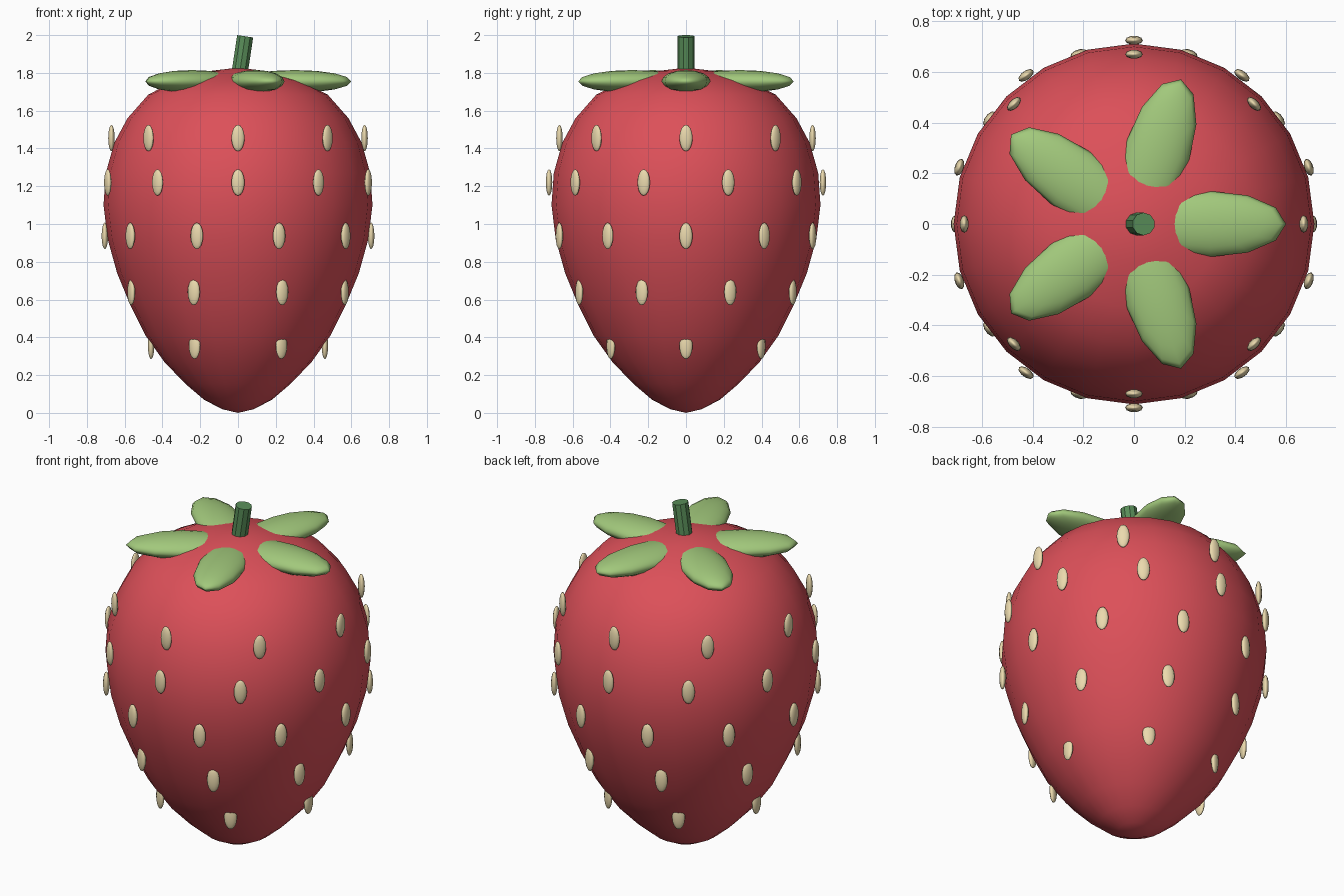
import bpy, bmesh
from math import sin, cos, tau, radians

if "Cube" in bpy.data.objects:
    bpy.data.objects.remove(bpy.data.objects["Cube"])


def material(name, rgb):
    m = bpy.data.materials.new(name)
    m.diffuse_color = (*rgb, 1)
    m.use_nodes = True
    m.node_tree.nodes["Principled BSDF"].inputs["Base Color"].default_value = m.diffuse_color
    return m


RED = material("red", (0.72, 0.08, 0.10))
LEAF = material("leaf_green", (0.36, 0.58, 0.20))
STEM = material("stem_green", (0.10, 0.27, 0.10))
SEED = material("seed_cream", (0.83, 0.70, 0.42))


def finish(ob, name, mat, smooth=True):
    ob.name = name
    ob.data.materials.append(mat)
    for p in ob.data.polygons:
        p.use_smooth = smooth


def ellipsoid(name, mat, r, z, angle, size, segments, rings):
    bpy.ops.mesh.primitive_uv_sphere_add(
        segments=segments, ring_count=rings, radius=1,
        location=(r * cos(angle), r * sin(angle), z), rotation=(0, 0, angle))
    ob = bpy.context.object
    ob.scale = size
    finish(ob, name, mat)


# Berry body: revolved profile (radius, height) with closed tips
profile = [(.085, .02), (.18, .07), (.28, .155), (.39, .27), (.49, .41),
           (.57, .57), (.64, .74), (.69, .92), (.712, 1.10), (.70, 1.27),
           (.655, 1.43), (.585, 1.56), (.475, 1.685), (.33, 1.76), (.15, 1.81)]
N = 24
bm = bmesh.new()
loops = [[bm.verts.new((r * cos(tau * i / N), r * sin(tau * i / N), z))
          for i in range(N)] for r, z in profile]
bottom, top = bm.verts.new((0, 0, 0)), bm.verts.new((0, 0, 1.828))
for i in range(N):
    j = (i + 1) % N
    for a, b in zip(loops, loops[1:]):
        bm.faces.new((a[i], a[j], b[j], b[i]))
    bm.faces.new((bottom, loops[0][j], loops[0][i]))
    bm.faces.new((top, loops[-1][i], loops[-1][j]))
mesh = bpy.data.meshes.new("berry_body")
bm.to_mesh(mesh)
bm.free()
body = bpy.data.objects.new("berry_body", mesh)
bpy.context.collection.objects.link(body)
finish(body, "berry_body", RED)

# Seeds: rows of (count, angle offset in degrees, radius, height)
for count, offset, r, z in [(6, 0, .46, .355), (8, 22.5, .612, .64),
                            (10, 0, .705, .937), (10, 18, .725, 1.22),
                            (8, 0, .67, 1.455)]:
    for i in range(count):
        ellipsoid("seed", SEED, r, z, radians(offset) + tau * i / count,
                  (.018, .035, .07), 10, 8)

# Five leaves around the crown
for i in range(5):
    ellipsoid("leaf", LEAF, .30, 1.755, tau * i / 5, (.30, .13, .06), 12, 8)

# Leaning stem
bpy.ops.mesh.primitive_cylinder_add(vertices=10, radius=.045, depth=.24,
                                    location=(.02, 0, 1.875),
                                    rotation=(0, .15, 0))
finish(bpy.context.object, "stem", STEM, smooth=False)
